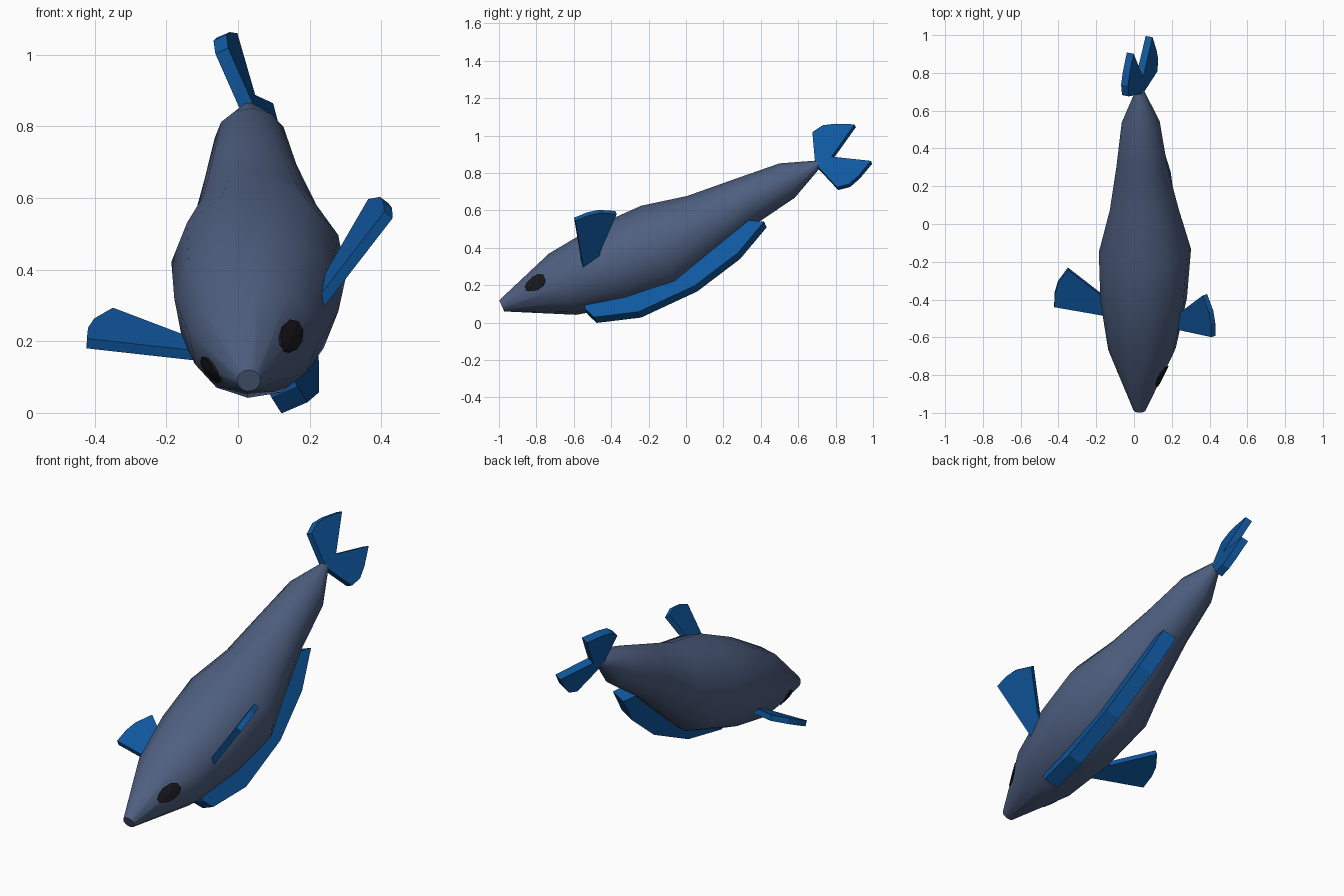
import bpy, bmesh, math
from mathutils import Matrix, Vector

cube = bpy.data.objects.get("Cube")
if cube:
    bpy.data.objects.remove(cube, do_unlink=True)

# Body frame: +y runs snout to tail, +z to the belly, -z to the back.
# The fish swims nose-down and rolled onto its back.
FRAME = (Matrix.Translation((0.03, -0.985, 0.09))
         @ Matrix.Rotation(math.radians(24.1), 4, 'X')
         @ Matrix.Rotation(math.radians(-25), 4, 'Y'))


def material(name, rgb):
    m = bpy.data.materials.new(name)
    m.use_nodes = True
    color = (*rgb, 1.0)
    m.diffuse_color = color
    bsdf = m.node_tree.nodes["Principled BSDF"]
    bsdf.inputs["Base Color"].default_value = color
    bsdf.inputs["Roughness"].default_value = 0.8
    return m


SLATE = material("slate_blue", (0.077, 0.115, 0.216))
BLUE = material("fin_blue", (0.005, 0.098, 0.352))
DARK = material("eye_black", (0.010, 0.009, 0.013))


def finish(name, bm, mat, smooth=False):
    bmesh.ops.recalc_face_normals(bm, faces=bm.faces)
    bm.transform(FRAME)
    mesh = bpy.data.meshes.new(name)
    bm.to_mesh(mesh)
    bm.free()
    mesh.materials.append(mat)
    ob = bpy.data.objects.new(name, mesh)
    bpy.context.collection.objects.link(ob)
    if smooth:
        bpy.ops.object.select_all(action='DESELECT')
        bpy.context.view_layer.objects.active = ob
        ob.select_set(True)
        bpy.ops.object.shade_smooth_by_angle(angle=math.radians(40))
    return ob


def plate(name, points, normal, thickness, mat):
    """Flat slab: an outline thickened evenly along its normal."""
    bm = bmesh.new()
    half = Vector(normal).normalized() * thickness / 2
    a = [bm.verts.new(Vector(p) - half) for p in points]
    b = [bm.verts.new(Vector(p) + half) for p in points]
    n = len(points)
    bm.faces.new(a)
    bm.faces.new(b[::-1])
    for i in range(n):
        j = (i + 1) % n
        bm.faces.new((a[i], b[i], b[j], a[j]))
    return finish(name, bm, mat)


# Body: twelve-sided rings along the spine (y, z centre, radius)
RINGS = [(0.0, 0.0, 0.033), (0.344, -0.030, 0.180), (0.62, -0.050, 0.230),
         (0.898, -0.066, 0.245), (1.144, -0.055, 0.182), (1.403, -0.026, 0.135),
         (1.666, -0.013, 0.101), (1.856, 0.0, 0.021)]
SIDES = 12
bm = bmesh.new()
loops = []
for y, zc, r in RINGS:
    loops.append([bm.verts.new((r * math.cos(k * math.tau / SIDES), y,
                                zc + r * math.sin(k * math.tau / SIDES)))
                  for k in range(SIDES)])
for p, q in zip(loops, loops[1:]):
    for k in range(SIDES):
        j = (k + 1) % SIDES
        bm.faces.new((p[k], p[j], q[j], q[k]))
bm.faces.new(loops[0])
bm.faces.new(loops[-1][::-1])
finish("body", bm, SLATE, smooth=True)


# Eyes: thin oval patches wrapped on the snout cone
def snout_point(y, angle, lift):
    (y0, z0, r0), (y1, z1, r1) = RINGS[:2]
    t = (y - y0) / (y1 - y0)
    r = r0 + (r1 - r0) * t + lift
    return Vector((r * math.cos(angle), y, z0 + (z1 - z0) * t + r * math.sin(angle)))


for side, label in ((1, "left"), (-1, "right")):
    bm = bmesh.new()
    layers = []
    for lift in (-0.003, 0.004):
        pts = [snout_point(0.212, 0.03, lift)]
        for k in range(10):
            a = (k + 0.5) * math.tau / 10
            pts.append(snout_point(0.212 + 0.062 * math.cos(a),
                                   0.03 + 0.33 * math.sin(a), lift))
        layers.append([bm.verts.new((p.x * side, p.y, p.z)) for p in pts])
    low, high = layers
    for k in range(1, 11):
        j = k % 10 + 1
        bm.faces.new((high[0], high[k], high[j]))
        bm.faces.new((low[0], low[j], low[k]))
        bm.faces.new((low[k], low[j], high[j], high[k]))
    finish(label + "_eye", bm, DARK)

# Side fins: fans angled towards the belly
SIDE_FIN = [(0.14, 0.47), (0.216, 0.488), (0.465, 0.545), (0.462, 0.62),
            (0.447, 0.683), (0.400, 0.761), (0.23, 0.597), (0.14, 0.56)]
for side, label in ((1, "left"), (-1, "right")):
    pts = [(side * x, y, -0.052 + 0.504 * (x - 0.216)) for x, y in SIDE_FIN]
    plate(label + "_side_fin", pts, (-0.504 * side, 0, 1), 0.03, BLUE)

# Back fin: long thick keel along the spine
BACK_FIN = [(0.40, -0.235), (0.426, -0.302), (0.654, -0.380), (0.985, -0.375),
            (1.266, -0.303), (1.464, -0.197), (1.34, -0.12), (0.90, -0.20),
            (0.42, -0.15)]
plate("back_fin", [(0, y, z) for y, z in BACK_FIN], (1, 0, 0), 0.08, BLUE)

# Tail fin: two mirrored lobes meeting at a notch
LOBE = [(1.84, 0.0), (1.845, 0.018), (1.895, 0.178), (1.96, 0.190),
        (2.025, 0.168), (2.118, 0.118), (1.935, 0.0)]
for side, label in ((1, "belly"), (-1, "back")):
    plate(label + "_tail_lobe", [(0, y, side * z) for y, z in LOBE],
          (1, 0, 0), 0.04, BLUE)
